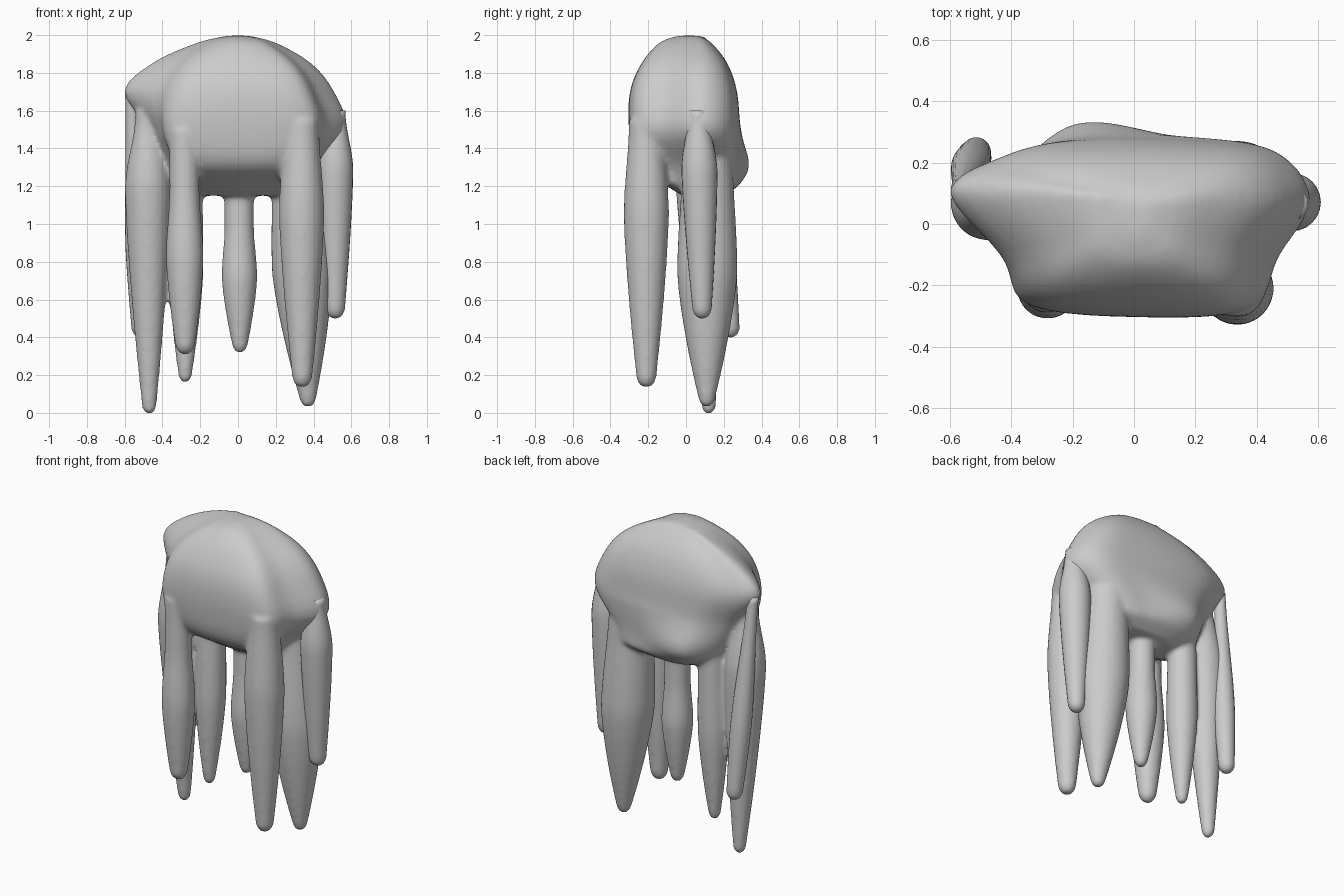
import bpy, bmesh, math

if "Cube" in bpy.data.objects:
    bpy.data.objects.remove(bpy.data.objects["Cube"])


def catmull(points, steps, closed):
    """Smooth curve through points of any dimension."""
    n, out = len(points), []
    for i in range(n if closed else n - 1):
        ids = [(i + k) % n if closed else min(max(i + k, 0), n - 1) for k in (-1, 0, 1, 2)]
        p = [points[j] for j in ids]
        for s in range(steps):
            t = s / steps
            out.append([0.5 * (2 * b + (c - a) * t + (2 * a - 5 * b + 4 * c - d) * t ** 2
                               + (3 * b - a - 3 * c + d) * t ** 3)
                        for a, b, c, d in zip(*p)])
    return out if closed else out + [points[-1]]


def loft(bm, rings):
    """Skin a list of closed rings and cap both ends."""
    rows = [[bm.verts.new(v) for v in ring] for ring in rings]
    n = len(rows[0])
    for a, b in zip(rows, rows[1:]):
        for i in range(n):
            j = (i + 1) % n
            bm.faces.new((a[i], a[j], b[j], b[i]))
    bm.faces.new(rows[0][::-1])
    bm.faces.new(rows[-1])


def bell_ring(z, xl, xr, yf, yb):
    """Cross-section: narrow square front, wide rounded back."""
    fw = xr * (0.65 + 0.4 * max(0, 1.5 - z))
    ym = yf * 0.45 + 0.03
    pts = [(xl, 0.105), (0.35 * xl - 0.65 * fw, ym), (-fw * 0.93, yf + 0.04), (0, yf),
           (fw, yf + 0.025), (max(fw * 1.1, xr * 0.82), ym), (xr, 0.08),
           (xr * 0.8, min(yb, 0.28) * 0.85), (xr * 0.3, min(yb, 0.285)),
           (xl * 0.35, yb), (xl * 0.72, yb * 0.82)]
    return [(x, y, z) for x, y in catmull(pts, 5, True)]


def tentacle(bm, x0, y0, z0, r0, zm, rm, x1, y1, z1, r1, neck=0.0):
    """Root position and radius, thickest height and radius, tip position and radius."""
    stations, end = [], z1 + r1
    for i in range(33):
        t = i / 32
        z = z0 + (end - z0) * t
        if z > zm:
            u = max(0, ((z0 - z) / (z0 - zm) - neck) / (1 - neck))
            r = r0 + (rm - r0) * u * u * (3 - 2 * u)
        else:
            r = rm + (r1 - rm) * ((zm - z) / (zm - end)) ** 1.4
        stations.append((x0 + (x1 - x0) * t, y0 + (y1 - y0) * t, z, r + 0.003))
    for k in range(1, 6):                       # rounded tip
        a = k * math.pi / 10.6
        stations.append((x1, y1, end - r1 * math.sin(a), r1 * math.cos(a)))
    loft(bm, [[(x + r * math.cos(i * math.tau / 24), y + r * math.sin(i * math.tau / 24), z)
               for i in range(24)] for x, y, z, r in stations])


def finish(bm, name, fused):
    bmesh.ops.recalc_face_normals(bm, faces=bm.faces)
    for f in bm.faces:
        f.smooth = True
    mesh = bpy.data.meshes.new(name)
    bm.to_mesh(mesh)
    bm.free()
    obj = bpy.data.objects.new(name, mesh)
    bpy.context.collection.objects.link(obj)
    if fused:                                   # one skin with softened joints
        fuse = obj.modifiers.new("fuse", 'REMESH')
        fuse.mode = 'VOXEL'
        fuse.voxel_size = 0.013
        fuse.use_smooth_shade = True
        soft = obj.modifiers.new("soften", 'SMOOTH')
        soft.factor = 0.5
        soft.iterations = 12


# Bell levels: z, left x, right x, front y, back y
bell = [
    (1.997, -.06, .06, -.04, .07),
    (1.96, -.22, .20, -.14, .13),
    (1.85, -.46, .39, -.235, .215),
    (1.70, -.605, .51, -.295, .265),
    (1.50, -.47, .575, -.30, .285),
    (1.32, -.39, .43, -.26, .335),
    (1.22, -.34, .38, -.13, .29),
    (1.15, -.22, .28, -.02, .20),
]
bm = bmesh.new()
loft(bm, [bell_ring(*row) for row in catmull(bell, 4, False)])

# Tentacles fused into the bell
tentacle(bm, -.48, .05, 1.60, .06, 1.18, .119, -.47, .12, -.008, .035)           # left
tentacle(bm, -.285, -.21, 1.50, .077, .82, .097, -.28, -.21, .307, .05, .45)     # front left
tentacle(bm, .335, -.21, 1.55, .09, 1.05, .117, .34, -.21, .133, .05)            # front right
tentacle(bm, -.27, .12, 1.40, .08, .75, .09, -.28, .105, .158, .033)             # rear left
tentacle(bm, .005, .08, 1.25, .076, .72, .092, .01, .075, .315, .038, .5)        # centre
tentacle(bm, .31, .115, 1.40, .13, .75, .157, .37, .11, .028, .04)               # rear right
finish(bm, "bell_and_tentacles", True)

# Side tentacles hang free of their neighbours
bm = bmesh.new()
tentacle(bm, .515, .065, 1.60, .05, 1.28, .092, .515, .085, .5, .047)
finish(bm, "right_tentacle", False)
bm = bmesh.new()
tentacle(bm, -.565, .115, 1.69, .03, .85, .06, -.515, .235, .4, .045)
finish(bm, "left_rear_tentacle", False)
